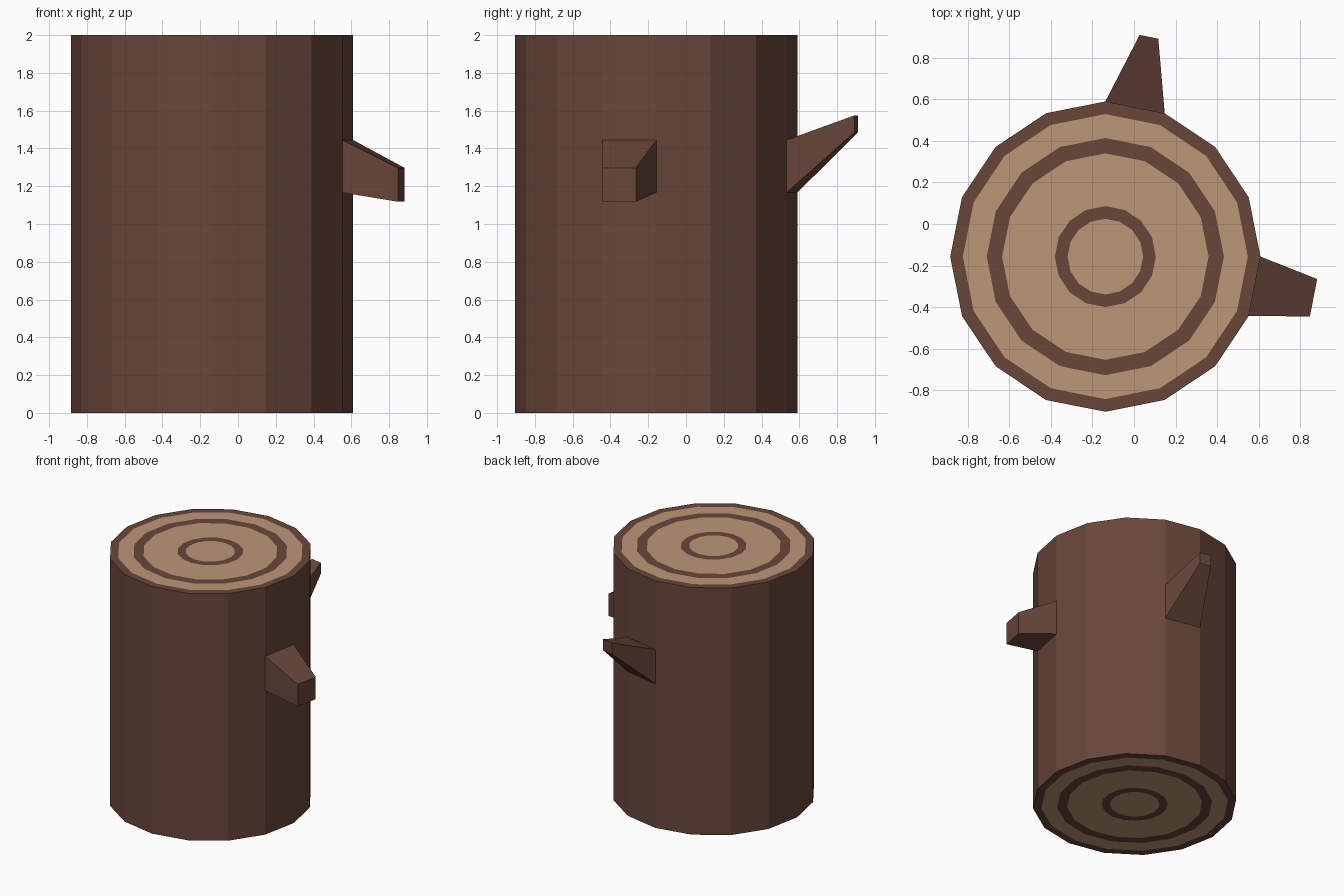
import bpy, bmesh
from math import cos, sin, pi

if "Cube" in bpy.data.objects:
    bpy.data.objects.remove(bpy.data.objects["Cube"])

SIDES, CX, CY, HEIGHT = 16, -0.138, -0.157, 2.0
RADII = [0.747, 0.686, 0.571, 0.497, 0.243, 0.182]  # bark edge, then ring edges inwards


def material(name, rgb):
    m = bpy.data.materials.new(name)
    m.diffuse_color = (*rgb, 1)
    m.use_nodes = True
    m.node_tree.nodes["Principled BSDF"].inputs["Base Color"].default_value = m.diffuse_color
    return m


bark = material("bark", (0.14, 0.062, 0.042))
wood = material("cut_wood", (0.50, 0.31, 0.18))


def finish(name, bm, mats):
    mesh = bpy.data.meshes.new(name)
    bm.to_mesh(mesh)
    bm.free()
    for m in mats:
        mesh.materials.append(m)
    obj = bpy.data.objects.new(name, mesh)
    bpy.context.collection.objects.link(obj)
    return obj


def rim(k, r=RADII[0]):
    a = 2 * pi * k / SIDES
    return CX + r * cos(a), CY + r * sin(a)


def bridge(bm, a, b, mat=0):
    n = len(a)
    for i in range(n):
        j = (i + 1) % n
        bm.faces.new((a[i], a[j], b[j], b[i])).material_index = mat


# Log: sides plus alternating growth rings on both cut ends
bm = bmesh.new()
ends = [[[bm.verts.new((*rim(k, r), z)) for k in range(SIDES)] for r in RADII]
        for z in (0, HEIGHT)]
bridge(bm, ends[0][0], ends[1][0])
for loops in ends:
    for i in range(len(RADII) - 1):
        bridge(bm, loops[i], loops[i + 1], i % 2)
    bm.faces.new(loops[-1]).material_index = 1
bmesh.ops.recalc_face_normals(bm, faces=bm.faces)
finish("log", bm, (bark, wood))


# Branch stubs: one log facet tapering out to a small square tip
def branch(name, side, tip, tip_z):
    bm = bmesh.new()

    def quad(p, q, z0, z1):
        return [bm.verts.new(c) for c in ((*p, z0), (*q, z0), (*q, z1), (*p, z1))]

    base = quad(rim(side), rim(side + 1), 1.167, 1.445)
    end = quad(*tip, *tip_z)
    bridge(bm, base, end)
    bm.faces.new(end)
    finish(name, bm, (bark,))


branch("right_branch", -1, ((0.847, -0.445), (0.882, -0.265)), (1.118, 1.297))
branch("back_branch", 3, ((0.117, 0.892), (0.027, 0.910)), (1.485, 1.575))
